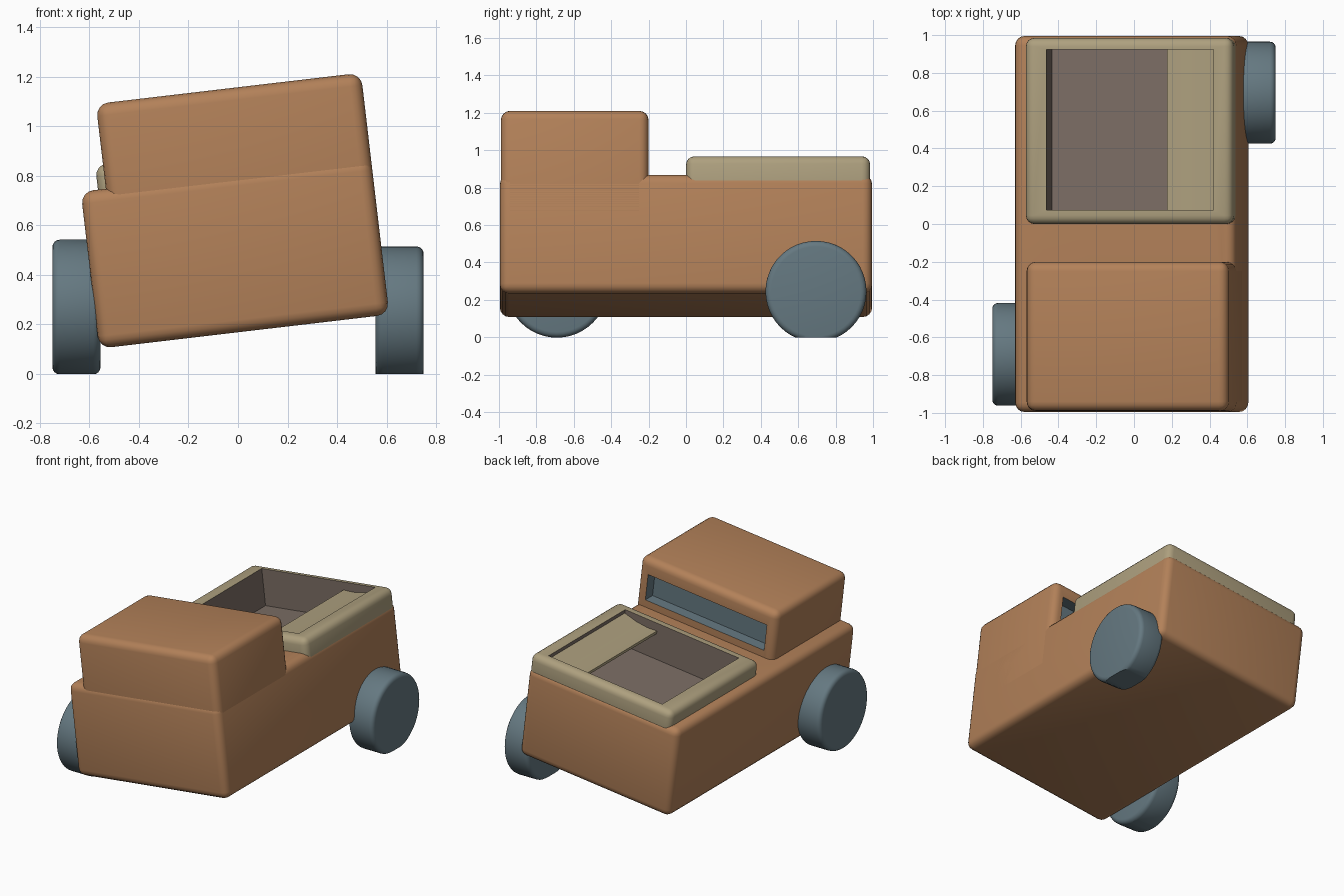
import bpy, bmesh, math
from mathutils import Matrix, Vector

if "Cube" in bpy.data.objects:
    bpy.data.objects.remove(bpy.data.objects["Cube"])

TILT = Matrix.Rotation(-math.radians(6.7), 4, 'Y')   # body leans over, right side up


def material(name, rgb):
    m = bpy.data.materials.new(name)
    m.diffuse_color = (*rgb, 1)
    m.use_nodes = True
    m.node_tree.nodes["Principled BSDF"].inputs["Base Color"].default_value = m.diffuse_color
    return m


CLAY = material("clay_orange", (0.45, 0.22, 0.10))
SAND = material("sand", (0.42, 0.35, 0.21))
SLATE = material("slate_blue", (0.13, 0.19, 0.22))
UMBER = material("umber_grey", (0.20, 0.155, 0.13))


def finish(name, bm, mat):
    bmesh.ops.recalc_face_normals(bm, faces=bm.faces[:])
    me = bpy.data.meshes.new(name)
    bm.to_mesh(me)
    bm.free()
    me.materials.append(mat)
    ob = bpy.data.objects.new(name, me)
    bpy.context.collection.objects.link(ob)
    return ob


def select(ob):
    bpy.ops.object.select_all(action='DESELECT')
    ob.select_set(True)
    bpy.context.view_layer.objects.active = ob


def smooth(ob):
    select(ob)
    bpy.ops.object.shade_smooth_by_angle(angle=math.radians(35))


def box(name, x, y, z, mat, r=0.0):
    """Rounded box given by its ranges in the leaning body frame."""
    bm = bmesh.new()
    size = Vector((x[1] - x[0], y[1] - y[0], z[1] - z[0]))
    mid = Vector((sum(x), sum(y), sum(z))) / 2
    bmesh.ops.create_cube(bm, size=1, matrix=Matrix.Translation(mid) @ Matrix.Diagonal((*size, 1)))
    if r:
        bmesh.ops.bevel(bm, geom=bm.edges[:], offset=r, segments=4, profile=0.5, affect='EDGES')
    bm.transform(TILT)
    return finish(name, bm, mat)


def cut(ob, cutter):
    mod = ob.modifiers.new("cut", 'BOOLEAN')
    mod.operation = 'DIFFERENCE'
    mod.solver = 'EXACT'
    mod.material_mode = 'TRANSFER'
    mod.object = cutter
    select(ob)
    bpy.ops.object.modifier_apply(modifier=mod.name)


def wheel(name, x, y, z, r):
    """Round-edged disc, cut flat where it meets the ground."""
    bm = bmesh.new()
    bmesh.ops.create_cone(bm, cap_ends=True, segments=48, radius1=r, radius2=r, depth=x[1] - x[0],
                          matrix=Matrix.Translation((sum(x) / 2, y, z)) @ Matrix.Rotation(math.pi / 2, 4, 'Y'))
    rims = [e for e in bm.edges if any(len(f.verts) > 4 for f in e.link_faces)]
    bmesh.ops.bevel(bm, geom=rims, offset=0.03, segments=4, profile=0.5, affect='EDGES')
    bmesh.ops.bisect_plane(bm, geom=bm.verts[:] + bm.edges[:] + bm.faces[:], plane_co=(0, 0, 0),
                           plane_no=(0, 0, -1), clear_outer=True)
    bmesh.ops.holes_fill(bm, edges=[e for e in bm.edges if e.is_boundary], sides=0)
    smooth(finish(name, bm, SLATE))


# Body, cabin and cargo rim
body = box("body", (-0.545, 0.635), (-0.995, 0.995), (0.167, 0.805), CLAY, 0.05)
cabin = box("cabin", (-0.443, 0.635), (-0.99, -0.2), (0.45, 1.15), CLAY, 0.05)
rim = box("cargo_rim", (-0.475, 0.632), (0.0, 0.985), (0.70, 0.905), SAND, 0.045)

# Hollow cargo bed and rear cabin window
bed_cutter = box("bed_cutter", (-0.36, 0.53), (0.075, 0.925), (0.65, 1.3), UMBER)
window_cutter = box("window_cutter", (-0.37, 0.56), (-0.28, -0.1), (0.855, 1.04), SLATE)
cut(body, bed_cutter)
cut(rim, bed_cutter)
cut(cabin, window_cutter)
for cutter in (bed_cutter, window_cutter):
    bpy.data.objects.remove(cutter)
for part in (body, cabin, rim):
    smooth(part)

# Sagging shelf along the right side of the bed
bm = bmesh.new()
profile = [(0.55, 0.885), (0.44, 0.855), (0.35, 0.845), (0.275, 0.85),
           (0.275, 0.83), (0.35, 0.82), (0.44, 0.83), (0.55, 0.86)]
face = bm.faces.new([bm.verts.new((x, 0.06, z)) for x, z in profile])
side = bmesh.ops.extrude_face_region(bm, geom=[face])["geom"]
bmesh.ops.translate(bm, verts=[v for v in side if isinstance(v, bmesh.types.BMVert)], vec=(0, 0.88, 0))
bm.transform(TILT)
smooth(finish("bed_shelf", bm, SAND))

# Two upright wheels on opposite corners
wheel("rear_right_wheel", (0.555, 0.75), 0.695, 0.245, 0.27)
wheel("front_left_wheel", (-0.75, -0.555), -0.69, 0.27, 0.272)
